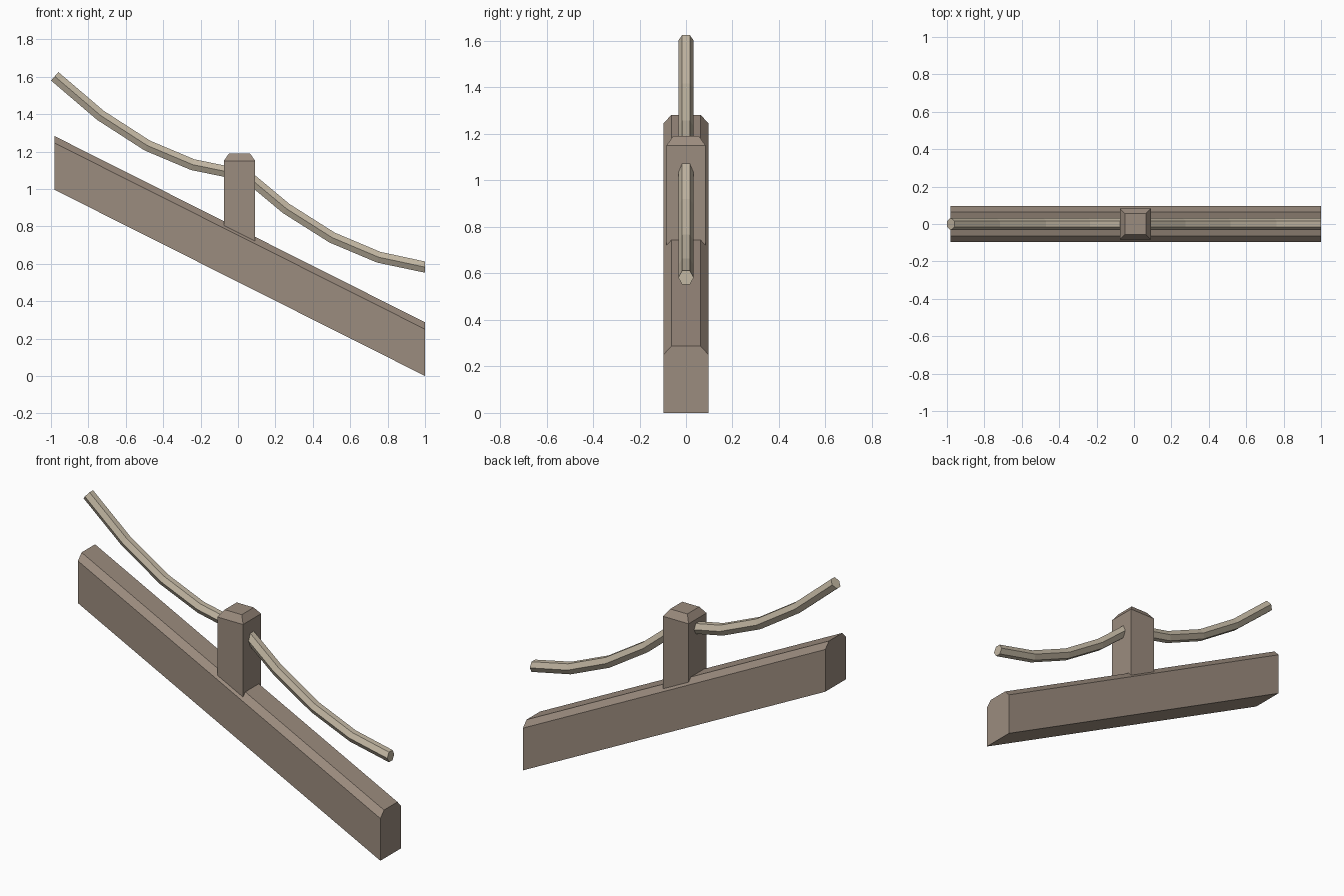
import bpy, bmesh
from mathutils import Vector

if "Cube" in bpy.data.objects:
    bpy.data.objects.remove(bpy.data.objects["Cube"])


def material(name, rgb):
    m = bpy.data.materials.new(name)
    m.diffuse_color = (*rgb, 1)
    m.use_nodes = True
    m.node_tree.nodes["Principled BSDF"].inputs["Base Color"].default_value = m.diffuse_color
    return m


WOOD = material("weathered wood", (0.33, 0.262, 0.21))
ROPE = material("pale rope", (0.55, 0.48, 0.37))


def loft(name, rings, mat):
    """Join equal-sized rings of points into a capped, flat-shaded solid."""
    bm = bmesh.new()
    loops = [[bm.verts.new(p) for p in ring] for ring in rings]
    n = len(loops[0])
    for a, b in zip(loops, loops[1:]):
        for i in range(n):
            j = (i + 1) % n
            bm.faces.new((a[i], a[j], b[j], b[i]))
    bm.faces.new(loops[0])
    bm.faces.new(loops[-1])
    bmesh.ops.recalc_face_normals(bm, faces=bm.faces)
    mesh = bpy.data.meshes.new(name)
    bm.to_mesh(mesh)
    bm.free()
    mesh.materials.append(mat)
    ob = bpy.data.objects.new(name, mesh)
    bpy.context.collection.objects.link(ob)
    return ob


# Sloping beam: chamfered profile sheared down from left to right
beam_profile = [(-0.097, 0), (0.097, 0), (0.097, 0.25), (0.063, 0.287),
                (-0.063, 0.287), (-0.097, 0.25)]
loft("sloping_beam",
     [[(x, y, z + base) for y, z in beam_profile]
      for x, base in ((-0.98, 0.995), (1.0, 0.0))], WOOD)

# Upright post with a bevelled top, sunk into the beam
CX = 0.008


def square(half, z):
    return [(CX + sx * half, sy * half, z)
            for sx, sy in ((-1, -1), (1, -1), (1, 1), (-1, 1))]


loft("post", [square(0.084, 0.65), square(0.084, 1.15), square(0.056, 1.19)], WOOD)

# Sagging hexagonal ropes on each side of the post
HEX = [(0.033, 0), (0.0165, 0.03), (-0.0165, 0.03),
       (-0.033, 0), (-0.0165, -0.03), (0.0165, -0.03)]


def rope(name, path, end_dir=None):
    pts = [Vector((x, 0, z)) for x, z in path]
    rings = []
    for i, p in enumerate(pts):
        before = (p - pts[i - 1]).normalized() if i else Vector()
        after = (pts[i + 1] - p).normalized() if i < len(pts) - 1 else Vector()
        t = (before + after).normalized()
        if end_dir and i == len(pts) - 1:
            t = Vector(end_dir)
        up = Vector((-t.z, 0, t.x))
        rings.append([p + Vector((0, y, 0)) + up * h for y, h in HEX])
    loft(name, rings, ROPE)


rope("upper_rope", [(-0.98, 1.602), (-0.735, 1.393), (-0.485, 1.232),
                    (-0.243, 1.13), (0.0, 1.08)])
rope("lower_rope", [(0.012, 1.1), (0.258, 0.895), (0.503, 0.74),
                    (0.752, 0.635), (1.0, 0.582)], (1, 0, 0))
